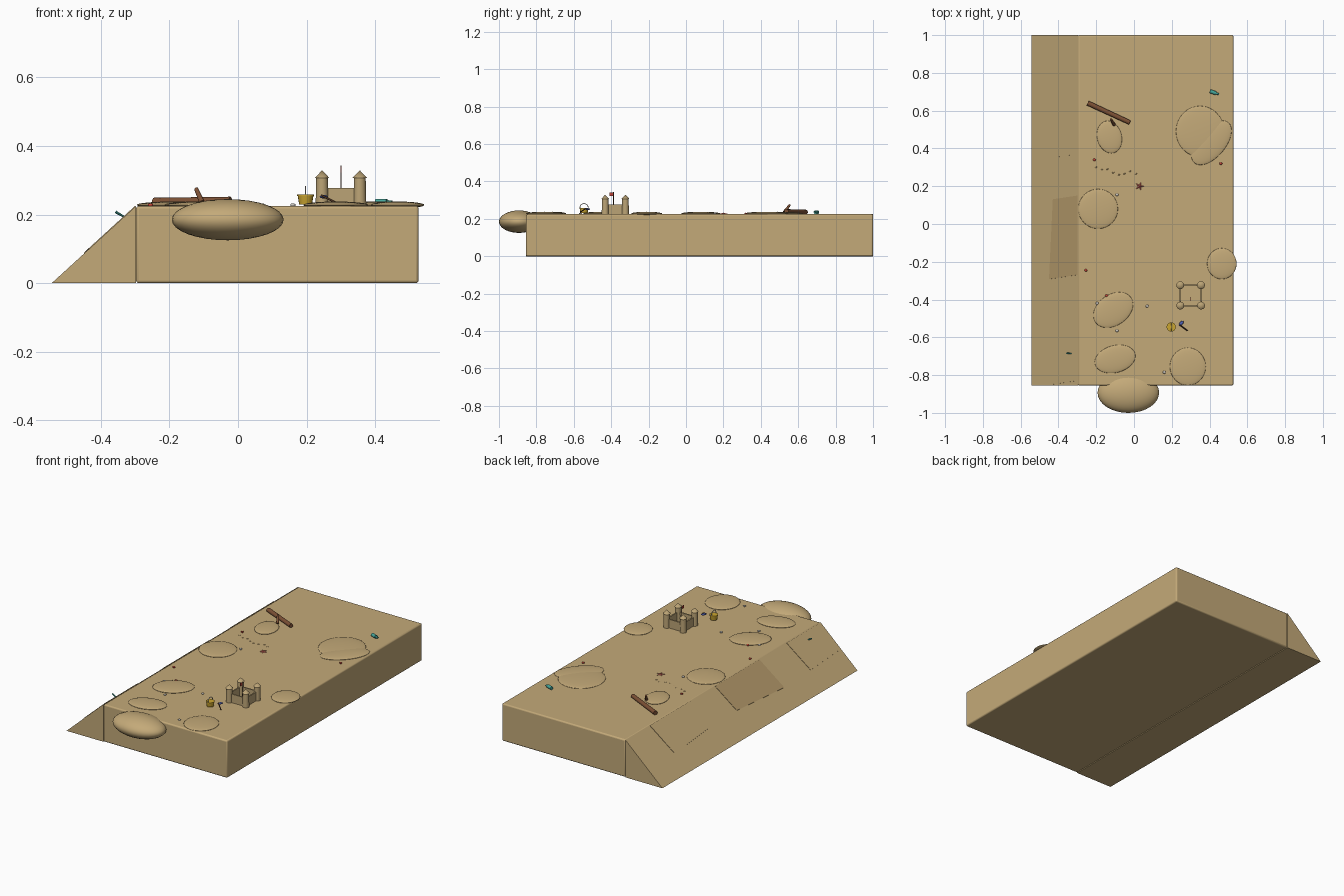
import bpy, bmesh, math, random
from mathutils import Vector

if "Cube" in bpy.data.objects:
    bpy.data.objects.remove(bpy.data.objects["Cube"])
random.seed(4)

TOP = 0.225
PALETTE = {
    "sand": (0.55, 0.40, 0.19), "wet_sand": (0.47, 0.33, 0.15), "castle": (0.50, 0.37, 0.18),
    "wood": (0.20, 0.08, 0.035), "dark": (0.09, 0.04, 0.02), "yellow": (0.60, 0.38, 0.03),
    "blue": (0.08, 0.12, 0.45), "red": (0.55, 0.06, 0.04), "pink": (0.70, 0.16, 0.12),
    "teal": (0.06, 0.38, 0.32), "pebble": (0.60, 0.57, 0.52)}
MATS = {}
for key, rgb in PALETTE.items():
    MATS[key] = bpy.data.materials.new(key)
    MATS[key].diffuse_color = (*rgb, 1)


def finish(name, mat, smooth=True):
    ob = bpy.context.object
    ob.name = name
    ob.data.materials.append(MATS[mat])
    if smooth:
        bpy.ops.object.shade_smooth_by_angle(angle=math.radians(40))
    return ob


def mesh(name, mat, verts, faces):
    me = bpy.data.meshes.new(name)
    me.from_pydata(verts, [], faces)
    bm = bmesh.new()
    bm.from_mesh(me)
    bmesh.ops.recalc_face_normals(bm, faces=bm.faces)
    bm.to_mesh(me)
    bm.free()
    ob = bpy.data.objects.new(name, me)
    bpy.context.collection.objects.link(ob)
    me.materials.append(MATS[mat])
    return ob


def box(name, mat, lo, hi, bevel=0):
    lo, hi = Vector(lo), Vector(hi)
    bpy.ops.mesh.primitive_cube_add(size=1, location=(lo + hi) / 2)
    bpy.context.object.scale = hi - lo
    bpy.ops.object.transform_apply(location=False, rotation=False)
    if bevel:
        m = bpy.context.object.modifiers.new("bevel", "BEVEL")
        m.width, m.segments = bevel, 3
    return finish(name, mat, bool(bevel))


def ball(name, mat, loc, r, rot=0, seg=32):
    bpy.ops.mesh.primitive_uv_sphere_add(segments=seg, ring_count=seg // 2, location=loc,
                                         rotation=(0, 0, math.radians(rot)))
    bpy.context.object.scale = r
    return finish(name, mat)


def rod(name, mat, a, b, r1, r2=None, seg=12):
    a, b = Vector(a), Vector(b)
    d = b - a
    bpy.ops.mesh.primitive_cone_add(vertices=seg, radius1=r1, radius2=r1 if r2 is None else r2,
                                    depth=d.length, location=(a + b) / 2,
                                    rotation=d.to_track_quat("Z", "Y").to_euler())
    return finish(name, mat)


# sand block and sloping bank
box("sand_block", "sand", (-0.297, -0.855, 0), (0.526, 1.0, TOP), 0.008)
tri = [(-0.543, 0), (-0.297, 0), (-0.297, TOP)]
mesh("sloping_bank", "sand", [(x, y, z) for y in (-0.855, 1.0) for x, z in tri],
     [(0, 1, 2), (5, 4, 3), (0, 3, 4, 1), (1, 4, 5, 2), (2, 5, 3, 0)])

# thin slumped patches lying on the slope
for i, (y0, y1, skew) in enumerate([(0.36, 0.76, -0.02), (-0.28, 0.14, 0.02), (-0.84, -0.54, -0.01)]):
    v, f, n = [], [], 8
    for t in range(n + 1):
        y = y0 + (y1 - y0) * t / n
        dx = skew * (t / n - 0.5)
        for x in (-0.44 + dx, -0.37, -0.30):
            z = (x + 0.543) * TOP / 0.246 + 0.003
            v.append((x, y + 0.15 * (x + 0.37), z))
    for t in range(n):
        for k in (0, 1):
            a = 3 * t + k
            f.append((a, a + 3, a + 4, a + 1))
    ob = mesh(f"slope_patch_{i}", "wet_sand" if i == 1 else "sand", v, f)
    ob.modifiers.new("thickness", "SOLIDIFY").thickness = 0.003

# large dune bulging from the front, then low mounds on top
ball("front_dune", "sand", (-0.03, -0.893, 0.185), (0.163, 0.107, 0.06))
mounds = [(-0.13, 0.46, 0.065, 0.087, 15), (0.35, 0.49, 0.128, 0.135, 0), (0.41, 0.43, 0.14, 0.075, 50),
          (-0.19, 0.08, 0.105, 0.105, 0), (0.465, -0.21, 0.078, 0.082, 0),
          (-0.11, -0.455, 0.115, 0.082, 35), (-0.10, -0.715, 0.11, 0.072, 15),
          (0.285, -0.755, 0.095, 0.10, 0)]
for i, (x, y, rx, ry, rot) in enumerate(mounds):
    ball(f"low_mound_{i}", "sand", (x, y, TOP + 0.003), (rx, ry, 0.010), rot)

# sand castle: four towers, walls and flag
cx, cy, hx, hy = 0.30, -0.378, 0.055, 0.054
for sx in (-1, 1):
    for sy in (-1, 1):
        x, y = cx + sx * hx, cy + sy * hy
        rod("castle_tower", "castle", (x, y, TOP), (x, y, 0.308), 0.019, 0.017)
        rod("tower_roof", "castle", (x, y, 0.307), (x, y, 0.329), 0.021, 0)
for s in (-1, 1):
    box("castle_wall_x", "castle", (cx - hx, cy + s * hy - 0.004, TOP), (cx + hx, cy + s * hy + 0.004, 0.277))
    box("castle_wall_y", "castle", (cx + s * hx - 0.004, cy - hy, TOP), (cx + s * hx + 0.004, cy + hy, 0.277))
rod("flag_pole", "dark", (cx, cy - 0.01, TOP), (cx, cy - 0.01, 0.343), 0.0018, seg=8)
box("flag", "red", (cx - 0.001, cy - 0.03, 0.322), (cx + 0.001, cy - 0.01, 0.340))

# bucket with hoop handle
rod("bucket", "yellow", (0.197, -0.545, 0.23), (0.197, -0.545, 0.256), 0.019, 0.023, 16)
rod("bucket_rim", "yellow", (0.197, -0.545, 0.254), (0.197, -0.545, 0.259), 0.0245, seg=16)
bpy.ops.mesh.primitive_torus_add(location=(0.197, -0.545, 0.26), rotation=(0, math.pi / 2, 0),
                                 major_radius=0.022, minor_radius=0.0018,
                                 major_segments=24, minor_segments=6)
finish("bucket_handle", "pebble")

# toy shovel
rod("shovel_handle", "dark", (0.243, -0.535, 0.256), (0.283, -0.565, 0.236), 0.003)
ball("shovel_blade", "blue", (0.25, -0.526, 0.252), (0.016, 0.009, 0.005), 50, 12)

# driftwood log with broken branch
rod("driftwood_log", "wood", (-0.245, 0.64, 0.236), (-0.022, 0.537, 0.240), 0.013, 0.012)
rod("driftwood_branch", "wood", (-0.105, 0.525, 0.236), (-0.122, 0.555, 0.275), 0.008, 0.006)

# bottle
rod("bottle", "teal", (0.402, 0.703, 0.236), (0.434, 0.692, 0.236), 0.010)
rod("bottle_neck", "teal", (0.434, 0.692, 0.236), (0.449, 0.687, 0.236), 0.006, 0.005)

# starfish
v = [(0.03, 0.20, TOP + 0.008)]
for k in range(10):
    r, a = (0.009 if k % 2 else 0.024), math.pi * k / 5
    v.append((0.03 + r * math.cos(a), 0.20 + r * math.sin(a), TOP + 0.002))
mesh("starfish", "pink", v, [(0, 1 + k, 1 + (k + 1) % 10) for k in range(10)] + [tuple(range(10, 0, -1))])

# shells, pebbles and tiny debris
for x, y in [(-0.21, 0.34), (0.46, 0.32), (-0.255, -0.245), (-0.145, -0.38)]:
    ball("shell", "red", (x, y, TOP + 0.003), (0.008, 0.007, 0.005), 0, 12)
for x, y in [(-0.09, 0.155), (-0.195, -0.42), (0.07, -0.435), (-0.09, -0.565), (0.16, -0.785)]:
    ball("pebble", "pebble", (x, y, TOP + 0.003), (0.008, 0.008, 0.005), 0, 12)
for k in range(8):
    ball("footprint", "wet_sand", (-0.20 + 0.03 * k, 0.31 - 0.008 * k + random.uniform(-0.02, 0.02), TOP),
         (0.006, 0.004, 0.002), 20, 8)

# strand of weed over the bank edge
rod("weed_strand", "teal", (-0.357, -0.685, 0.208), (-0.333, -0.685, 0.194), 0.004, 0.003, 8)

for m in bpy.data.materials:
    if m.users and not m.is_grease_pencil:
        m.use_nodes = True
        m.node_tree.nodes["Principled BSDF"].inputs["Base Color"].default_value = m.diffuse_color
